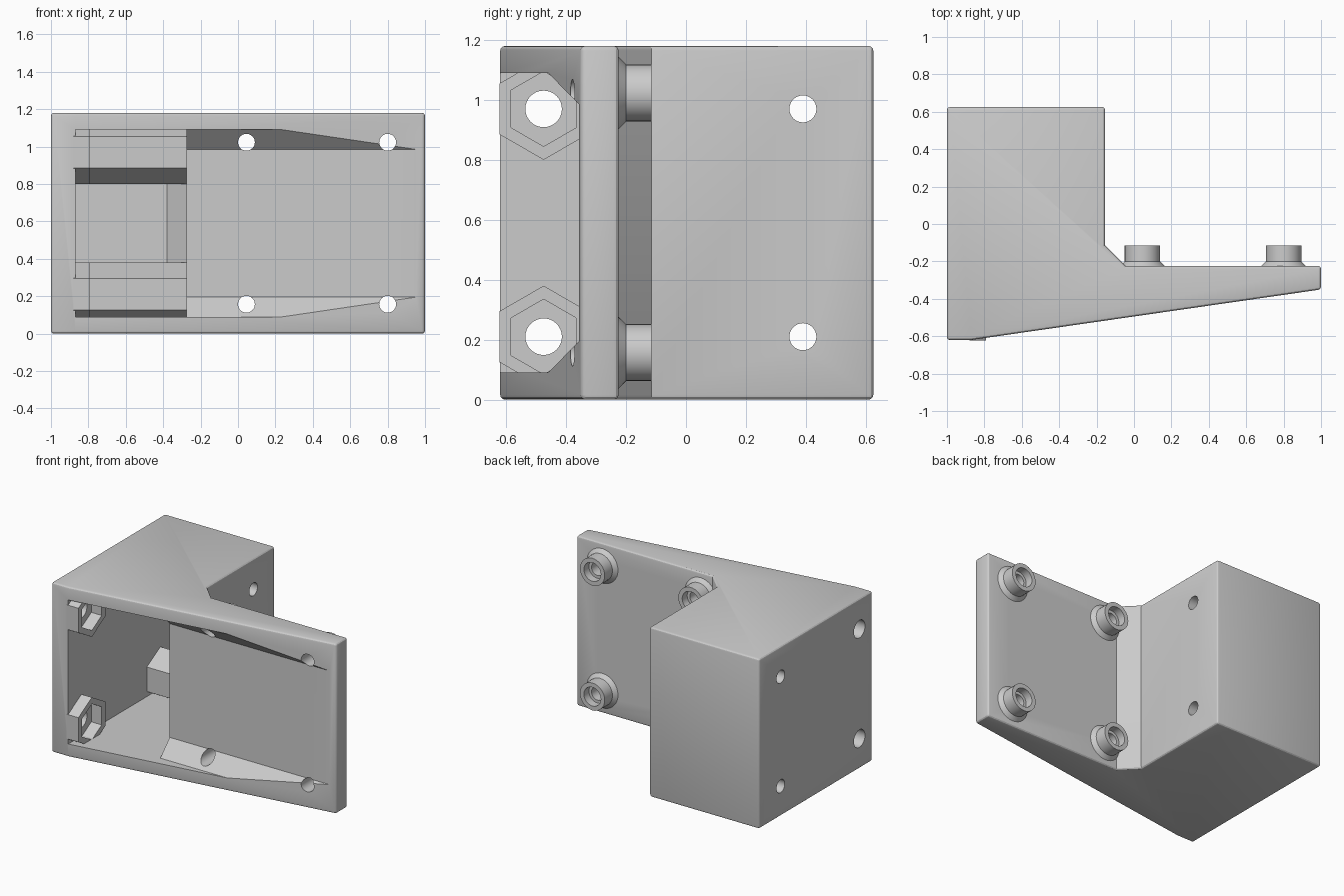
import bpy, bmesh, math
from mathutils import Matrix, Vector

cube = bpy.data.objects.get("Cube")
if cube:
    bpy.data.objects.remove(cube, do_unlink=True)

MID = 0.59           # half the height, everything mirrors about it
HOLE = 0.045

grey = bpy.data.materials.new("light grey")
grey.use_nodes = True
grey.diffuse_color = (0.6, 0.6, 0.6, 1)
grey.node_tree.nodes["Principled BSDF"].inputs["Base Color"].default_value = (0.6, 0.6, 0.6, 1)


def finish(bm, name):
    bmesh.ops.recalc_face_normals(bm, faces=bm.faces)
    mesh = bpy.data.meshes.new(name)
    bm.to_mesh(mesh)
    bm.free()
    mesh.materials.append(grey)
    obj = bpy.data.objects.new(name, mesh)
    bpy.context.collection.objects.link(obj)
    return obj


def prism(name, points, push):
    """Extrude a closed loop of 3D points along a vector."""
    bm = bmesh.new()
    face = bm.faces.new([bm.verts.new(p) for p in points])
    ext = bmesh.ops.extrude_face_region(bm, geom=[face])
    bmesh.ops.translate(bm, vec=Vector(push),
                        verts=[v for v in ext["geom"] if isinstance(v, bmesh.types.BMVert)])
    return finish(bm, name)


def rod_x(name, x0, x1, y, z, r, sides):
    """Regular bar along x with a corner pointing up."""
    ring = [(x0, y + r * math.sin(math.tau * i / sides), z + r * math.cos(math.tau * i / sides))
            for i in range(sides)]
    return prism(name, ring, (x1 - x0, 0, 0))


def rod_y(name, x, z, y0, y1, r, sides=32):
    ring = [(x + r * math.sin(math.tau * i / sides), y0, z + r * math.cos(math.tau * i / sides))
            for i in range(sides)]
    return prism(name, ring, (0, y1 - y0, 0))


def activate(obj):
    bpy.ops.object.select_all(action='DESELECT')
    obj.select_set(True)
    bpy.context.view_layer.objects.active = obj


def cut(obj, cutter):
    activate(obj)
    mod = obj.modifiers.new("cut", 'BOOLEAN')
    mod.operation = 'DIFFERENCE'
    mod.solver = 'EXACT'
    mod.object = cutter
    bpy.ops.object.modifier_apply(modifier=mod.name)
    bpy.data.objects.remove(cutter, do_unlink=True)


def smooth(obj):
    activate(obj)
    bpy.ops.object.shade_smooth_by_angle(angle=math.radians(28))


# Bracket body: L-shaped plan with softened outer edges
plan = [(-1, -0.62), (-0.87, -0.62), (1, -0.35), (1, -0.225), (-0.045, -0.225),
        (-0.155, -0.115), (-0.155, 0.625), (-1, 0.625)]
body = prism("bracket_body", [(x, y, 0) for x, y in plan], (0, 0, 2 * MID))
activate(body)
bev = body.modifiers.new("soft_edges", 'BEVEL')
bev.width = 0.016
bev.segments = 3
bev.limit_method = 'ANGLE'
bev.angle_limit = math.radians(50)
bpy.ops.object.modifier_apply(modifier=bev.name)

# Deep pocket in the block
pocket = [(-0.87, -0.8), (-0.275, -0.8), (-0.275, 0.39), (-0.38, 0.495), (-0.87, 0.495)]
cut(body, prism("pocket_cutter", [(x, y, MID - 0.5) for x, y in pocket], (0, 0, 1)))

# Shallow recess in the flange with sloped long sides
half = [(-0.8, 0.5), (-0.46, 0.5), (-0.357, 0.395)]
loop = [(y, MID + h) for y, h in half] + [(y, MID - h) for y, h in reversed(half)]
cut(body, prism("recess_cutter", [(-0.3, y, z) for y, z in loop], (1.5, 0, 0)))

for side, label in ((-1, "lower"), (1, "upper")):
    z = MID + side * 0.38

    # Hexagonal nut holder on the pocket wall
    holder = rod_x(label + "_nut_holder", -0.88, -0.79, -0.475, z, 0.17, 6)
    cut(holder, rod_x("nut_cutter", -0.95, -0.7, -0.475, z, 0.125, 6))
    cut(body, rod_x("hole_cutter", -1.1, -0.8, -0.475, z, 0.061, 32))

    # Hexagonal sleeve across the back of the pocket, drilled through
    sleeve = rod_x(label + "_sleeve", -0.88, -0.265, 0.39, z, 0.17, 6)
    for part in (sleeve, body):
        cut(part, rod_x("hole_cutter", -1.1, 0.1, 0.39, z, HOLE, 32))
    smooth(sleeve)

    # Flange holes, each with a hollow spigot on the back
    z = MID + side * 0.433
    for x, place in ((0.045, "inner"), (0.8, "outer")):
        cut(body, rod_y("hole_cutter", x, z, -0.9, -0.1, HOLE))
        profile = [(HOLE, -0.235), (0.12, -0.235), (0.12, -0.225), (0.095, -0.2), (0.095, -0.115),
                   (0.065, -0.115), (0.065, -0.17), (HOLE, -0.17)]
        bm = bmesh.new()
        verts = [bm.verts.new((r, y, 0)) for r, y in profile]
        edges = [bm.edges.new((verts[i - 1], verts[i])) for i in range(len(verts))]
        bmesh.ops.spin(bm, geom=verts + edges, cent=(0, 0, 0), axis=(0, 1, 0),
                       angle=math.tau, steps=32, use_merge=True)
        bmesh.ops.remove_doubles(bm, verts=bm.verts, dist=0.0001)
        bmesh.ops.transform(bm, matrix=Matrix.Translation((x, 0, z)), verts=bm.verts)
        smooth(finish(bm, f"{label}_{place}_spigot"))

smooth(body)
